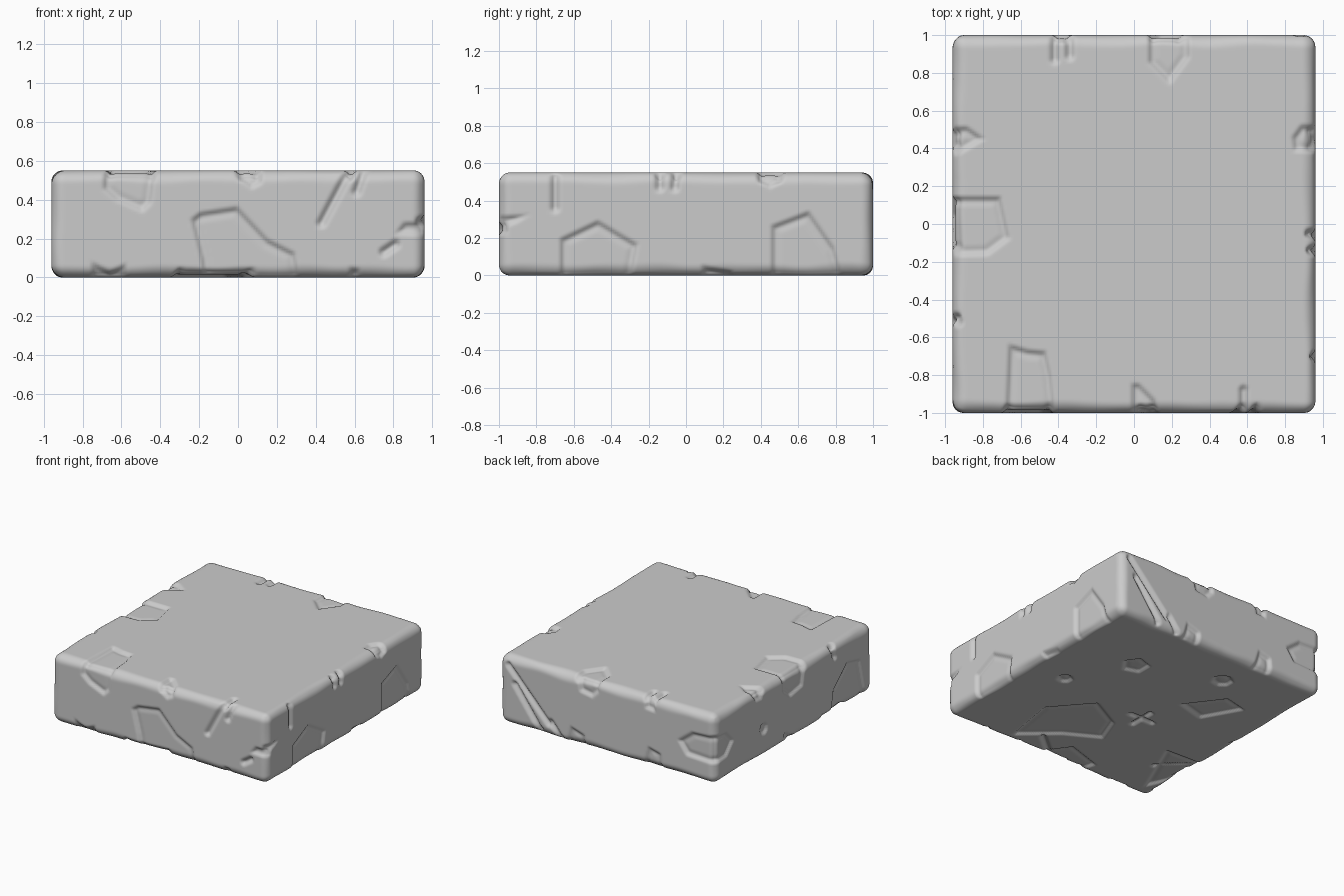
import bpy, bmesh, math
from mathutils import Vector, noise

if "Cube" in bpy.data.objects:
    bpy.data.objects.remove(bpy.data.objects["Cube"])

HALF = Vector((0.96, 1.0, 0.275))   # half size of the slab
STEP = 0.012                        # surface resolution
DEPTH, RIM = 0.02, 0.03             # chip depth and width of its sloped rim


def ngon(x, y, r, n=7):
    return [(x + r * math.cos(i * math.tau / n), y + r * math.sin(i * math.tau / n)) for i in range(n)]


# Chips and scratches, in the two remaining axes of each face (x,z / y,z / x,y)
# Two points make a scratch, more make a recessed chip
FRONT = [
    [(-.70, .7), (-.70, .45), (-.63, .39), (-.49, .33), (-.44, .38), (-.40, .7)],
    [(-.17, -.1), (-.2, .1), (-.25, .3), (-.2, .34), (0, .37), (.16, .2), (.3, .13), (.34, -.1)],
    [(0, .7), (0, .5), (.07, .45), (.13, .48), (.14, .7)],
    [(1.1, .29), (.85, .29), (.8, .22), (1.1, .2)],
    [(-.76, -.1), (-.76, .09), (-.66, .04), (-.57, .08), (-.55, -.1)],
    [(.55, -.1), (.57, .06), (.63, .05), (.64, -.1)],
    [(.59, .58), (.43, .28)], [(.66, .58), (.61, .44)], [(.75, .13), (.81, .17)],
]
RIGHT = [
    [(-.68, -.1), (-.68, .2), (-.47, .3), (-.25, .17), (-.3, -.1)],
    [(.45, -.1), (.45, .27), (.66, .35), (.8, .15), (.87, -.1)],
    [(.34, .7), (.38, .5), (.45, .46), (.52, .5), (.52, .7)],
    [(.08, -.1), (.08, .06), (.25, .03), (.27, -.1)],
    [(-1.1, .32), (-.82, .33), (-.9, .28), (-1.1, .2)],
    [(-.7, .52), (-.7, .36)], [(-.14, .6), (-.14, .47)], [(-.05, .6), (-.06, .47)],
]
BACK = [
    [(.07, .7), (.07, .47), (.13, .41), (.25, .43), (.3, .7)],
    [(-.43, .7), (-.43, .44), (-.33, .45), (-.33, .7)],
    [(-1.1, .4), (-.75, .38), (-.62, .28), (-.7, .17), (-1.1, .15)],
    [(.18, -.1), (.2, .1), (.33, .14), (.4, -.1)],
    [(-.5, -.1), (-.48, .13), (-.36, .16), (-.28, -.1)],
    [(.88, .48), (.52, .1)], [(.82, .34), (.6, .04)], [(.5, .12), (.42, .02)],
]
LEFT = [
    [(1.1, .4), (.85, .38), (.75, .28), (.85, .17), (1.1, .15)],
    [(.15, .7), (.15, .42), (.05, .34), (-.12, .37), (-.18, .7)],
    [(.52, .7), (.5, .47), (.4, .46), (.36, .7)],
    [(-.45, -.1), (-.5, .2), (-.68, .36), (-.85, .32), (-.95, -.1)],
    ngon(.38, .22, .06), [(-.47, .6), (-.52, .45)], [(.1, .06), (.0, .0)],
]
TOP = [
    [(-.69, -1.1), (-.67, -.63), (-.56, -.66), (-.46, -.67), (-.43, -.8), (-.40, -1.1)],
    [(-.02, -1.1), (-.02, -.84), (.03, -.84), (.12, -.93), (.14, -1.1)],
    [(-1.1, .15), (-.7, .15), (-.65, -.08), (-.77, -.17), (-1.1, -.18)],
    [(-1.1, .52), (-.88, .52), (-.78, .45), (-.93, .36), (-1.1, .36)],
    [(1.1, .53), (.88, .53), (.83, .46), (.84, .38), (1.1, .36)],
    [(.07, 1.1), (.07, .85), (.19, .73), (.3, .88), (.3, 1.1)],
    [(-.42, 1.05), (-.42, .87)], [(-.34, 1.05), (-.34, .89)], [(.58, -1.05), (.58, -.88)],
    [(-1.0, -.47), (-.93, -.52)], [(1.0, -.05), (.93, -.05)], [(1.0, -.14), (.94, -.14)],
]
BOTTOM = [
    [(.40, -.94), (.48, -.46), (.21, -.15), (-.07, -.30), (-.16, -.54), (.11, -.69)],
    [(-.25, .21), (-.48, .51), (-.69, .46), (-.51, .14)],
    [(.18, -1.1), (-.06, -.76), (-.37, -.86), (-.3, -1.1)],
    [(-.61, -.36), (-.84, -.9), (-1.1, -.34)],
    ngon(.63, -.04, .07), ngon(.355, .44, .12, 5), ngon(-.28, .68, .09),
    [(-.28, -.13), (-.08, -.13)], [(-.18, -.23), (-.18, -.03)],
    [(.02, -.95), (.2, -.8)], [(-.7, -.6), (-.9, -.42)],
]
FACES = [(1, -1, FRONT), (0, 1, RIGHT), (1, 1, BACK), (0, -1, LEFT), (2, 1, TOP), (2, -1, BOTTOM)]


def seg_dist(x, y, a, b):
    dx, dy = b[0] - a[0], b[1] - a[1]
    t = max(0, min(1, ((x - a[0]) * dx + (y - a[1]) * dy) / (dx * dx + dy * dy)))
    return math.hypot(x - a[0] - t * dx, y - a[1] - t * dy)


def carve(x, y, shape):
    """Depth of a chip or scratch at a point of the face."""
    if len(shape) == 2:
        return 0.025 * max(0, 1 - seg_dist(x, y, *shape) / 0.03)
    inside, near = False, 9
    for a, b in zip(shape, shape[1:] + shape[:1]):
        near = min(near, seg_dist(x, y, a, b))
        if (a[1] > y) != (b[1] > y) and x < a[0] + (y - a[1]) * (b[0] - a[0]) / (b[1] - a[1]):
            inside = not inside
    if not inside:
        return 0
    t = min(1, near / RIM)
    groove = 0.006 * max(0, 1 - abs(near - RIM) / RIM)
    return DEPTH * 0.7 * t * t * (3 - 2 * t) + groove


# Dense box made of six grids
bm = bmesh.new()
for axis, sign, _ in FACES:
    u, v = [i for i in range(3) if i != axis]
    nu, nv = round(2 * HALF[u] / STEP), round(2 * HALF[v] / STEP)
    rows = []
    for i in range(nu + 1):
        row = []
        for j in range(nv + 1):
            p = Vector()
            p[axis] = sign * HALF[axis]
            p[u], p[v] = HALF[u] * (2 * i / nu - 1), HALF[v] * (2 * j / nv - 1)
            row.append(bm.verts.new(p))
        rows.append(row)
    for i in range(nu):
        for j in range(nv):
            bm.faces.new((rows[i][j], rows[i + 1][j], rows[i + 1][j + 1], rows[i][j + 1]))
bmesh.ops.remove_doubles(bm, verts=bm.verts, dist=0.001)
bmesh.ops.recalc_face_normals(bm, faces=bm.faces)

# Bounding boxes speed up the carving
boxed = [(axis, sign, [(min(p[0] for p in s) - .03, max(p[0] for p in s) + .03,
                        min(p[1] for p in s) - .03, max(p[1] for p in s) + .03, s) for s in shapes])
         for axis, sign, shapes in FACES]

# Worn rounded edges, then the chips
for vert in bm.verts:
    p = vert.co.copy()
    r = 0.065 + 0.018 * noise.noise(p * 4)
    core = Vector([max(-h + r, min(h - r, c)) for c, h in zip(p, HALF)])
    normal = (p - core).normalized()
    p = core + normal * r
    push = Vector()
    for axis, sign, shapes in boxed:
        weight = min(1, 1.4 * sign * normal[axis])
        if weight <= 0.05:
            continue
        world = p + Vector((0, 0, HALF.z))
        x, y = [world[i] for i in range(3) if i != axis]
        deep = max([carve(x, y, s) for x0, x1, y0, y1, s in shapes if x0 < x < x1 and y0 < y < y1], default=0)
        push[axis] -= sign * deep * weight
    vert.co = p + push + Vector((0, 0, HALF.z))

mesh = bpy.data.meshes.new("stone_slab")
bm.to_mesh(mesh)
bm.free()
slab = bpy.data.objects.new("stone_slab", mesh)
bpy.context.collection.objects.link(slab)
mesh.polygons.foreach_set("use_smooth", [True] * len(mesh.polygons))
mesh.update()
